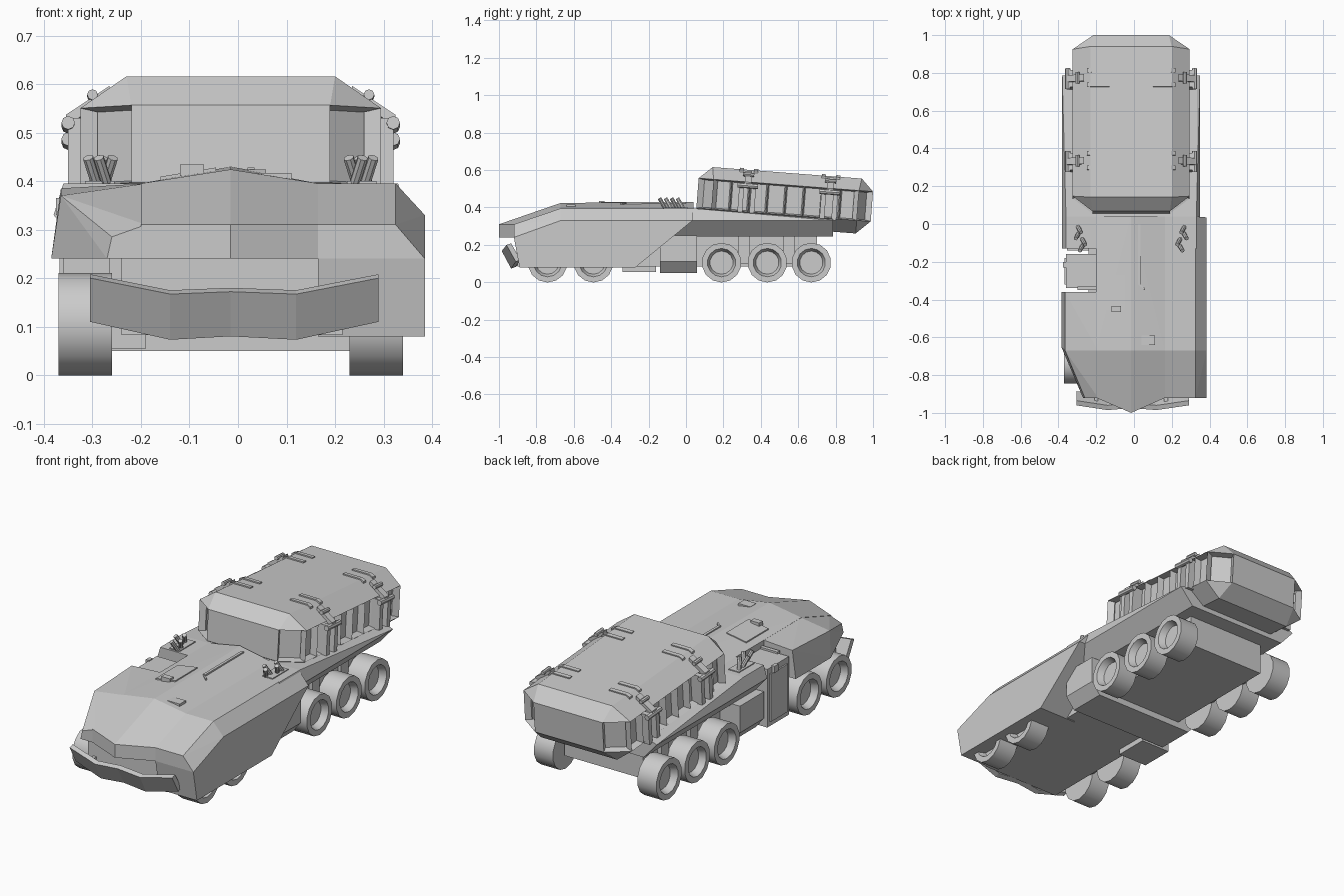
import bpy, bmesh
from math import radians, pi
from mathutils import Matrix, Vector

if "Cube" in bpy.data.objects:
    bpy.data.objects.remove(bpy.data.objects["Cube"])

grey = bpy.data.materials.new("armour_grey")
grey.use_nodes = True
colour = (0.6, 0.6, 0.6, 1)
grey.diffuse_color = colour
grey.node_tree.nodes["Principled BSDF"].inputs["Base Color"].default_value = colour

C = -0.015  # centre line of the vehicle
POD = Matrix.Translation((C, 0.05, 0.327)) @ Matrix.Rotation(radians(-4.4), 4, 'X')


def finish(bm, name, matrix=None, smooth=False):
    if matrix:
        bm.transform(matrix)
    bmesh.ops.recalc_face_normals(bm, faces=bm.faces)
    mesh = bpy.data.meshes.new(name)
    bm.to_mesh(mesh)
    bm.free()
    ob = bpy.data.objects.new(name, mesh)
    mesh.materials.append(grey)
    bpy.context.collection.objects.link(ob)
    if smooth:
        bpy.ops.object.select_all(action='DESELECT')
        ob.select_set(True)
        bpy.context.view_layer.objects.active = ob
        bpy.ops.object.shade_smooth_by_angle(angle=radians(40))
    return ob


def hull(points):
    bm = bmesh.new()
    for p in points:
        bm.verts.new(p)
    bmesh.ops.convex_hull(bm, input=bm.verts)
    bmesh.ops.delete(bm, geom=[v for v in bm.verts if not v.link_faces], context='VERTS')
    bmesh.ops.dissolve_limit(bm, angle_limit=0.01, verts=bm.verts, edges=bm.edges)
    return bm


def solid(name, points, matrix=None):
    return finish(hull(points), name, matrix)


def box(name, x, y, z, matrix=None):
    return solid(name, [(a, b, c) for a in x for b in y for c in z], matrix)


def rod(name, a, b, r, matrix=None, sides=8):
    a, b = Vector(a), Vector(b)
    bm = bmesh.new()
    place = Matrix.Translation((a + b) / 2) @ (b - a).to_track_quat('Z', 'Y').to_matrix().to_4x4()
    bmesh.ops.create_cone(bm, cap_ends=True, segments=sides, radius1=r, radius2=r,
                          depth=(b - a).length, matrix=place)
    return finish(bm, name, matrix, True)


# Nose and ridged roof
roof = [(x, y, z) for x in (-0.2, 0.165) for y, z in
        ((-0.92, 0.24), (-0.92, 0.31), (-0.67, 0.395), (0.04, 0.395), (0.04, 0.24))]
solid("cab_roof", roof + [(C, -1, 0.24), (C, -1, 0.31), (C, -0.67, 0.424), (C, 0.04, 0.43)])

# Left-hand side as seen from behind: short fender with a swept corner
solid("open_fender", [(-0.19, -0.92, 0.24), (-0.19, -0.92, 0.31), (-0.27, -0.92, 0.24),
                      (-0.26, -0.92, 0.285), (-0.385, -0.65, 0.24), (-0.365, -0.67, 0.37),
                      (-0.385, -0.36, 0.24), (-0.365, -0.36, 0.385), (-0.19, -0.67, 0.395),
                      (-0.19, -0.36, 0.395), (-0.19, -0.36, 0.24)])

# Opposite side: full armour skirt
solid("armour_skirt", [(x, y, z) for x in (0.165, 0.385) for y, z in
                       ((-0.92, 0.24), (-0.89, 0.08), (-0.27, 0.08), (0.035, 0.33), (-0.67, 0.33))]
      + [(x, y, z) for x in (0.165, 0.325) for y, z in
         ((-0.92, 0.31), (-0.67, 0.395), (0.04, 0.395))])

# Lower hull, cross box and load bed
box("lower_hull", (-0.24, 0.215), (-0.9, 0.7), (0.083, 0.26))
solid("stowage_box", [(C + s * w, y, z) for s in (-1, 1) for y in (-0.14, 0.06)
                      for w, z in ((0.29, 0.05), (0.34, 0.11), (0.34, 0.25))])
solid("load_bed", [(C + s * w, y, z) for s in (-1, 1) for w, y, z in
                   ((0.29, -0.13, 0.245), (0.365, -0.13, 0.33), (0.345, -0.13, 0.395),
                    (0.345, 0.04, 0.395), (0.29, 0.785, 0.245), (0.365, 0.785, 0.33),
                    (0.35, 0.785, 0.337))])

# Entry door module in the side notch
box("door_module", (-0.36, -0.19), (-0.34, -0.16), (0.055, 0.36))
box("door_panel", (-0.368, -0.35), (-0.32, -0.18), (0.08, 0.33))
box("door_hinge", (-0.375, -0.355), (-0.23, -0.2), (0.33, 0.365))
box("door_roof_plate", (-0.3, -0.2), (-0.35, -0.33), (0.24, 0.37))

# Wheels with dished hubs
for s, side in ((-1, "right"), (1, "left")):
    for i, y in enumerate((-0.74, -0.495, 0.19, 0.435, 0.67)):
        bm = bmesh.new()
        bmesh.ops.create_cone(bm, cap_ends=True, segments=14, radius1=0.106, radius2=0.106,
                              depth=0.11, matrix=Matrix.Rotation(pi / 14, 4, 'Z'))
        for thick, depth in ((0.03, 0), (0.014, -0.035)):
            top = max(bm.faces, key=lambda f: f.normal.z * (len(f.verts) > 4))
            bmesh.ops.inset_region(bm, faces=[top], thickness=thick, depth=depth)
            bm.normal_update()
        finish(bm, f"{side}_wheel_{i + 1}", Matrix.Translation((C + s * 0.3, y, 0.105))
               @ Matrix.Rotation(s * pi / 2, 4, 'Y'), True)
    for y in (-0.62, 0.31, 0.55):
        box(f"{side}_axle_block", sorted((C + s * 0.2, C + s * 0.25)),
            (y - 0.03, y + 0.03), (0.1, 0.25))

# Angled bumper plate with two brackets
columns = ((-0.305, -0.96, 0.2, 0.11), (-0.14, -0.985, 0.167, 0.073), (C, -0.975, 0.172, 0.08),
           (0.12, -0.985, 0.167, 0.073), (0.29, -0.96, 0.2, 0.11))
bm = bmesh.new()
rows = [[bm.verts.new(p) for p in ((x, y, zt), (x, y + 0.05, zb), (x, y + 0.075, zb + 0.01),
                                   (x, y + 0.025, zt + 0.008))] for x, y, zt, zb in columns]
for a, b in zip(rows, rows[1:]):
    for k in range(4):
        bm.faces.new((a[k], b[k], b[k - 1], a[k - 1]))
bm.faces.new(rows[0])
bm.faces.new(rows[-1])
finish(bm, "bumper")
for x in (-0.2, 0.17):
    box("bumper_bracket", (x - 0.01, x + 0.01), (-0.94, -0.87), (0.13, 0.16))

# Cargo pod: chamfered shell with recessed side panels, in its own tilted frame
pod = [(s * w, y, z) for s in (-1, 1) for z in (0.07, 0.23) for w, y in
       ((0.205, 0), (0.31, 0.08), (0.31, 0.86), (0.2, 0.935))]
pod += [(s * 0.215, y, 0.295) for s in (-1, 1) for y in (0.07, 0.87)]
pod += [(s * 0.22, y, 0) for s in (-1, 1) for y in (0.08, 0.86)]
bm = hull(pod)
panels = 8
for i in range(1, panels):
    y = 0.08 + 0.78 * i / panels
    walls = [f for f in bm.faces if abs(f.normal.x) > 0.95]
    geom = walls + list({e for f in walls for e in f.edges} | {v for f in walls for v in f.verts})
    bmesh.ops.bisect_plane(bm, geom=geom, plane_co=(0, y, 0), plane_no=(0, 1, 0))
    bm.normal_update()
bmesh.ops.inset_individual(bm, faces=[f for f in bm.faces if abs(f.normal.x) > 0.4
                                      and abs(f.normal.z) < 0.1], thickness=0.01, depth=-0.035)
finish(bm, "cargo_pod", POD)

# Pod clamps: twin side straps, pin, slanted latch and roof fingers
for s in (-1, 1):
    def span(a, b):
        return sorted((s * a, s * b))
    for y in (0.265, 0.705):
        for d in (-0.032, 0.032):
            box("clamp_strap", span(0.275, 0.335), (y + d - 0.013, y + d + 0.013),
                (0.06, 0.22), POD)
            box("clamp_finger", span(0.115, 0.21), (y + d * 1.2 - 0.011, y + d * 1.2 + 0.011),
                (0.29, 0.301), POD)
            solid("clamp_arm", [(s * x, y + d * 1.2 + e, z + h) for e in (-0.011, 0.011)
                                for h in (-0.012, 0.008) for x, z in ((0.21, 0.295), (0.235, 0.284))],
                  POD)
        rod("clamp_pin", (s * 0.335, y - 0.055, 0.21), (s * 0.335, y + 0.055, 0.21), 0.014, POD)
        solid("clamp_latch", [(s * x, y + e, z + h) for e in (-0.018, 0.018) for h in (-0.01, 0.014)
                              for x, z in ((0.25, 0.275), (0.34, 0.215))], POD)
        rod("latch_bolt", (s * 0.285, y - 0.03, 0.27), (s * 0.285, y + 0.03, 0.27), 0.011, POD)

# Launch tubes fanned out on both sides of the roof
for s in (-1, 1):
    for i in range(4):
        x, y = C + s * (0.285 - 0.011 * i), -0.01 - 0.032 * i
        lean = s * (0.02 if i % 2 else -0.02)
        rod("launch_tube", (x, y, 0.385), (x + lean, y - 0.035, 0.448), 0.011)
    box("launcher_base", sorted((C + s * 0.24, C + s * 0.3)), (-0.12, 0.01), (0.39, 0.4))

# Roof fittings
solid("roof_hatch", [(x, y, z + h) for x, z in ((-0.16, 0.4), (-0.045, 0.419))
                     for y in (-0.455, -0.27) for h in (0, 0.009)])
box("hatch_periscope", (-0.12, -0.07), (-0.465, -0.435), (0.41, 0.434))
box("roof_rail", (0.02, 0.034), (-0.32, 0), (0.41, 0.428))
solid("rail_end", [(x, y + e, z) for x, y in ((0.022, -0.315), (0.058, -0.345))
                   for e in (-0.006, 0.006) for z in (0.405, 0.424)])
box("roof_plate", (0.04, 0.11), (-0.64, -0.59), (0.4, 0.417))
